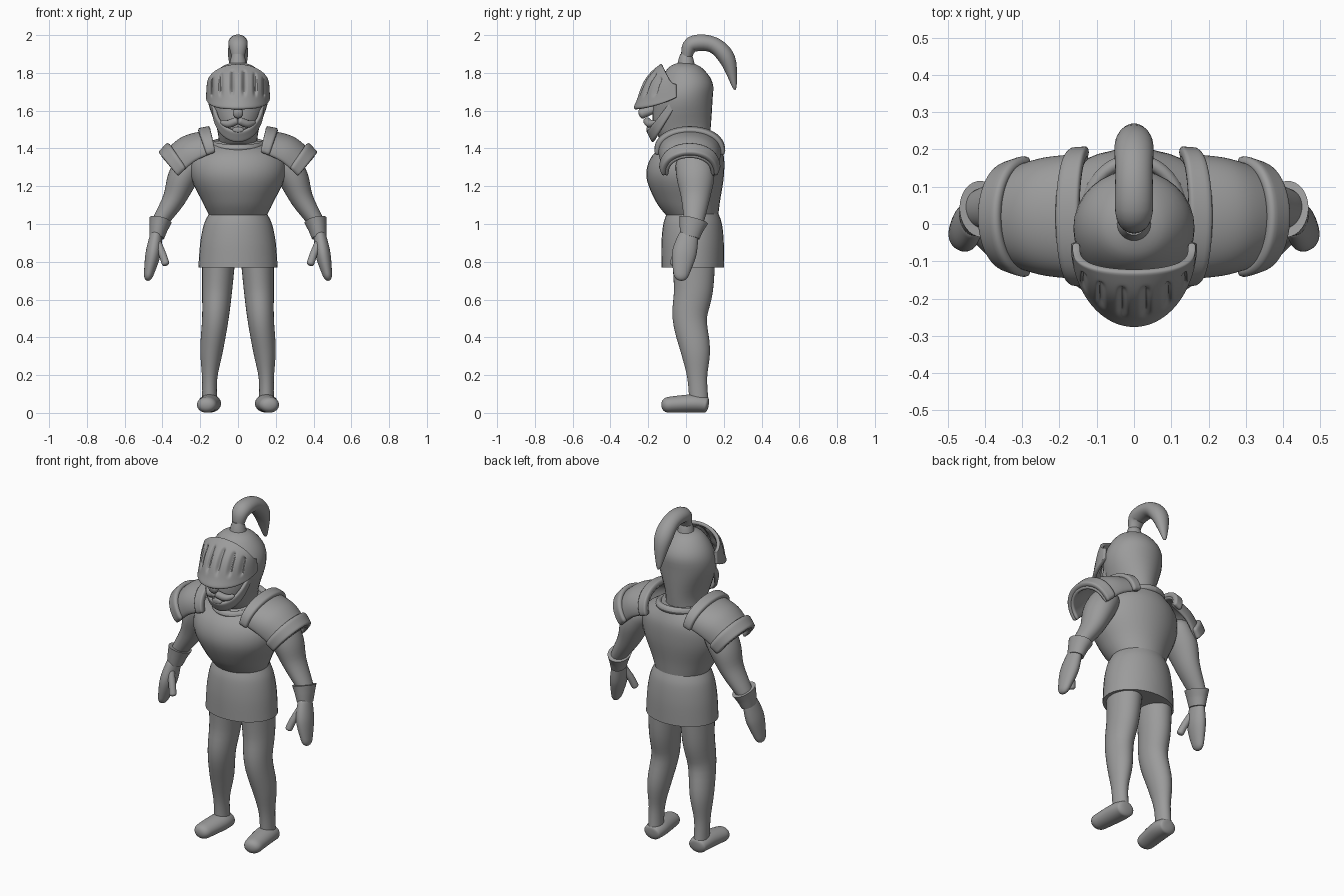
import bpy
from math import sin, cos, pi, exp, sqrt
from mathutils import Vector

default = bpy.data.objects.get("Cube")
if default:
    bpy.data.objects.remove(default, do_unlink=True)

steel = bpy.data.materials.new("plain grey steel")
steel.use_nodes = True
grey = 0.33
colour = (grey, grey, grey, 1)
steel.diffuse_color = colour
steel.node_tree.nodes["Principled BSDF"].inputs["Base Color"].default_value = colour

SIDES = 32
STEPS = 30


def spline(points, fraction):
    """Smooth curve through points of any dimension, with fraction from 0 to 1."""
    last = len(points) - 1
    i = min(int(fraction * last), last - 1)
    t = fraction * last - i
    before, start = points[max(i - 1, 0)], points[i]
    end, after = points[i + 1], points[min(i + 2, last)]
    result = []
    for a, b, c, d in zip(before, start, end, after):
        leave, arrive = (c - a) / 2, (d - b) / 2
        curve = b + t * leave + t * t * (3 * (c - b) - 2 * leave - arrive)
        result.append(curve + t * t * t * (2 * (b - c) + leave + arrive))
    return result


def make_object(name, verts, faces, paired):
    """Smooth grey object, mirrored to the other side if it is paired."""
    mesh = bpy.data.meshes.new(name)
    mesh.from_pydata(verts, [], faces)
    mesh.materials.append(steel)
    obj = bpy.data.objects.new(name, mesh)
    bpy.context.collection.objects.link(obj)
    bpy.ops.object.select_all(action="DESELECT")
    obj.select_set(True)
    bpy.context.view_layer.objects.active = obj
    bpy.ops.object.shade_smooth_by_angle(angle=pi / 4)
    if paired:
        mirror = obj.modifiers.new("other side", "MIRROR")
        mirror.use_mirror_merge = False
    return obj


def skin(name, rings, paired=False):
    """Join equal rings of points into a closed tube with capped ends."""
    verts = [p for ring in rings for p in ring]
    top = (len(rings) - 1) * SIDES
    faces = [tuple(reversed(range(SIDES))), tuple(range(top, top + SIDES))]
    for base in range(0, top, SIDES):
        for k in range(SIDES):
            n = (k + 1) % SIDES
            faces.append((base + k, base + n, base + SIDES + n, base + SIDES + k))
    return make_object(name, verts, faces, paired)


def ellipse(centre, side, depth):
    angles = [2 * pi * k / SIDES for k in range(SIDES)]
    return [centre + side * cos(a) + depth * sin(a) for a in angles]


def eased_steps():
    """Fractions from 0 to 1, closer together at the ends."""
    return [(1 - cos(pi * i / STEPS)) / 2 for i in range(STEPS + 1)]


def stack(name, profile):
    """Upright body from a profile of (height, front, back, half width)."""
    rings = []
    for s in eased_steps():
        z, front, back, width = spline(profile, s)
        centre = Vector((0, (front + back) / 2, z))
        rings.append(ellipse(centre, Vector((width, 0, 0)), Vector((0, (back - front) / 2, 0))))
    return skin(name, rings)


def limb(name, path, depth_ratio=1, rounding=0.15, paired=True):
    """Tube along a path of (x, y, z, radius), with its ends rounded off."""
    rings = []
    for s in eased_steps():
        *centre, radius = spline(path, s)
        ahead, behind = spline(path, min(s + 0.01, 1)), spline(path, max(s - 0.01, 0))
        tangent = (Vector(ahead[:3]) - Vector(behind[:3])).normalized()
        across = Vector((1, 0, 0))
        across = (across - tangent * across.dot(tangent)).normalized()
        end = min(s, 1 - s)
        if end < rounding:
            radius *= max(sqrt(1 - (1 - end / rounding) ** 2), 0.02)
        rings.append(ellipse(Vector(centre), across * radius,
                             tangent.cross(across) * radius * depth_ratio))
    return skin(name, rings, paired)


def sheet(name, point, columns, rows, thickness=0, paired=False):
    """Curved plate sampled from point(u, v), with u in -1..1 and v in 0..1."""
    verts = [point(2 * i / columns - 1, j / rows)
             for j in range(rows + 1) for i in range(columns + 1)]
    w = columns + 1
    faces = [(j * w + i, j * w + i + 1, (j + 1) * w + i + 1, (j + 1) * w + i)
             for j in range(rows) for i in range(columns)]
    obj = make_object(name, verts, faces, paired)
    if thickness:
        shell = obj.modifiers.new("thickness", "SOLIDIFY")
        shell.thickness = thickness
        shell.offset = -1
        obj.modifiers.new("rounding", "SUBSURF").levels = 1
    return obj


def half_turn(u):
    """Sine and cosine of an angle sweeping from one side to the other."""
    return sin(u * pi / 2), max(cos(u * pi / 2), 0)


# Breastplate and tunic skirt
stack("breastplate", [(1.04, -.1, .17, .15), (1.12, -.16, .18, .19), (1.25, -.21, .2, .25),
                      (1.36, -.18, .2, .24), (1.44, -.08, .17, .13)])
stack("skirt", [(.77, -.13, .2, .21), (.9, -.13, .2, .2), (1, -.12, .19, .18), (1.06, -.1, .17, .15)])


# Collar ring around the neck, higher at the back
def collar(u, v):
    a, b = pi * u, 2 * pi * v
    ring = 1 + cos(b) / 8
    return (.13 * sin(a) * ring, .02 - .15 * cos(a) * ring, 1.42 + .02 * (sin(b) - cos(a)))


sheet("collar", collar, 40, 12)

# Helmet shell, with the face at its lower front
stack("helmet", [(1.4, -.08, .12, .1), (1.5, -.17, .13, .11), (1.65, -.17, .14, .16),
                 (1.75, -.14, .14, .15), (1.83, -.09, .08, .09), (1.86, -.02, 0, .01)])


# Chin guard framing the face opening
def chin_guard(u, v):
    s, c = half_turn(u)
    fall = c ** .8
    return (.14 * s, -.05 - (.13 + .03 * v) * fall, 1.63 - .2 * fall + v * .06)


sheet("chin_guard", chin_guard, 24, 4, thickness=.02)


# Visor with upright breathing grooves and a rolled lower lip
def visor(u, v):
    s, c = half_turn(u)
    low = Vector((.17 * s, -.05 - .22 * c, 1.61 + .06 * abs(u) ** 3))
    high = Vector((.165 * s, -.05 - .08 * sqrt(c), 1.74 + .11 * c))
    p = low.lerp(high, v) + Vector((0, -.02, .03)) * c * sin(pi * v)
    p.y -= .01 * c * exp(-(v / .1) ** 2)
    if abs(u) < .72:
        groove = sin(pi * u / .24) ** 8
        fade = min(1, (v - .2) * 9, (.8 - v) * 9)
        p.y += .02 * groove * max(fade, 0)
    return p


sheet("visor", visor, 96, 20, thickness=.02)

# Face details
limb("nose", [(0, -.16, 1.61, .02), (0, -.25, 1.58, .03)], rounding=.3, paired=False)
limb("moustache", [(0, -.21, 1.55, .02), (.05, -.19, 1.53, .02), (.09, -.16, 1.54, .01)])
limb("lower_lip", [(0, -.15, 1.5, .03), (0, -.21, 1.5, .03)], depth_ratio=.5, paired=False)

# Plume and its socket
limb("plume_socket", [(0, 0, 1.83, .05), (0, 0, 1.87, .04), (0, 0, 1.9, .03)], rounding=0, paired=False)
limb("plume", [(0, 0, 1.87, .03), (0, .03, 1.95, .05), (0, .14, 1.95, .05),
               (0, .22, 1.87, .05), (0, .26, 1.71, .01)], depth_ratio=.85, rounding=.05, paired=False)

# Pauldrons: arches of (top x, top z, foot x, foot z, half depth) over the shoulder
ARCHES = [(.15, 1.5, .12, 1.38, .17), (.3, 1.46, .23, 1.33, .16), (.41, 1.36, .32, 1.25, .13)]


def shoulder_arch(start, end, swell):
    def point(u, v):
        top_x, top_z, foot_x, foot_z, half = spline(ARCHES, start + (end - start) * v)
        s, c = half_turn(u)
        rise = c ** .8
        return (foot_x + (top_x - foot_x + swell * start) * rise,
                .02 - (half + swell) * s,
                foot_z + (top_z + swell - foot_z) * rise)
    return point


sheet("pauldron_plate", shoulder_arch(0, 1, 0), 24, 12, thickness=.02, paired=True)
sheet("pauldron_neck_band", shoulder_arch(0, .24, .02), 24, 4, thickness=.03, paired=True)
sheet("pauldron_arm_band", shoulder_arch(.72, 1, .02), 24, 4, thickness=.03, paired=True)

# Arms, flared cuffs and mitten gloves
limb("arm", [(.22, .04, 1.37, .08), (.29, .05, 1.25, .08), (.34, .05, 1.13, .06),
             (.42, .04, 1, .04), (.43, .03, .95, .03)], depth_ratio=1.25)
limb("cuff", [(.43, .02, .93, .04), (.42, .03, .98, .05), (.41, .04, 1.02, .06)],
     depth_ratio=1.3, rounding=0)
limb("mitten", [(.43, .02, .96, .03), (.45, -.01, .84, .04), (.48, -.03, .7, .02)], depth_ratio=1.6)
limb("thumb", [(.43, -.02, .91, .02), (.4, -.05, .84, .02), (.38, -.07, .78, .02)])

# Legs and feet
limb("leg", [(.1, .04, .87, .09), (.11, .04, .66, .08), (.12, .02, .5, .07), (.14, .05, .33, .06),
             (.15, .06, .18, .04), (.15, .07, .03, .04)], depth_ratio=1.3, rounding=.05)
limb("foot", [(.15, .12, .04, .05), (.15, .04, .05, .06), (.17, -.13, .04, .05)], depth_ratio=.8)
